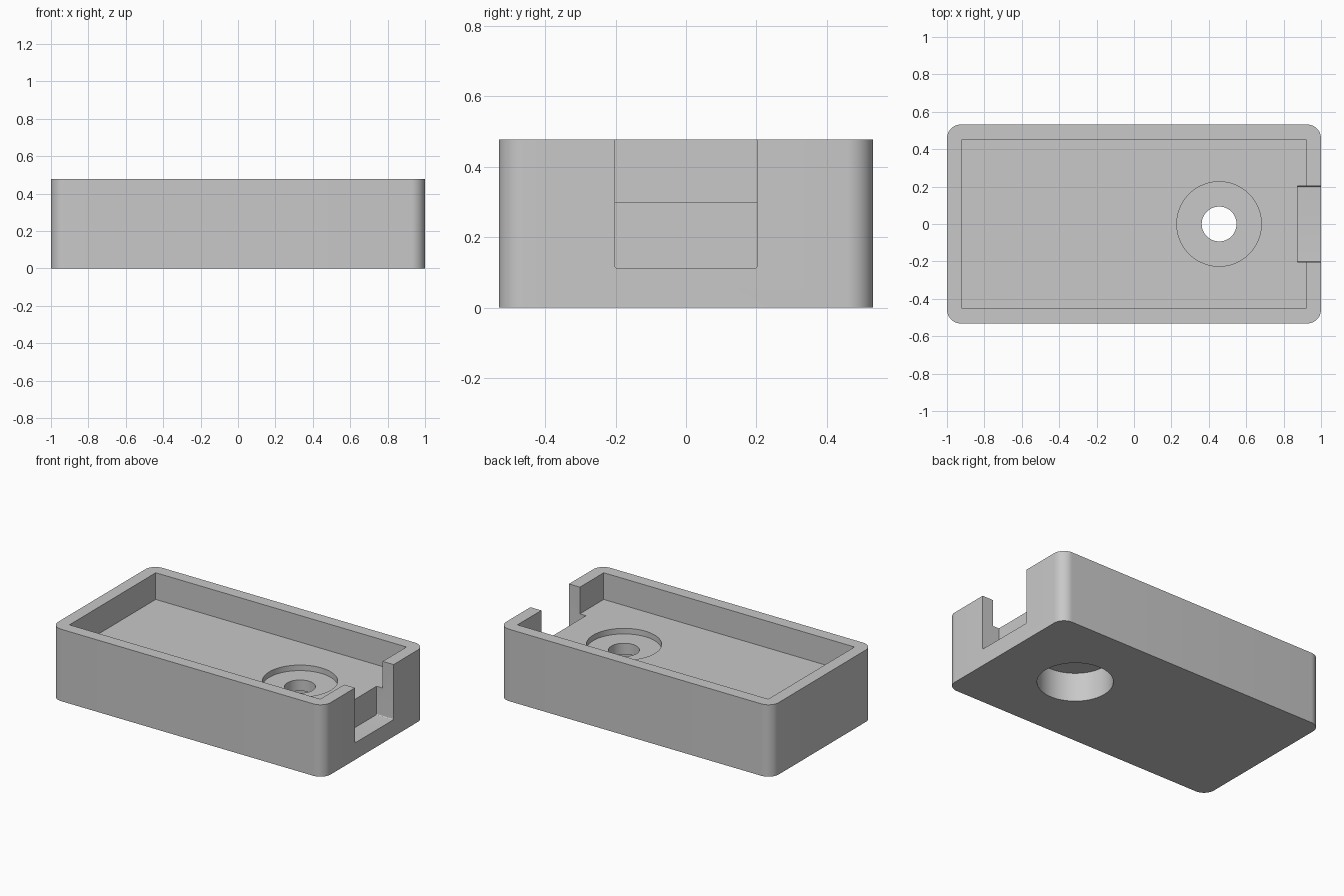
import bpy
import bmesh
from math import radians

cube = bpy.data.objects.get("Cube")
if cube:
    bpy.data.objects.remove(cube, do_unlink=True)

LENGTH, WIDTH, HEIGHT = 2.0, 1.064, 0.477
FLOOR = 0.30      # top of the tray floor
HOLE_X = 0.455    # centre of the stepped hole
OVER = 0.1        # how far cutters reach past the surface

grey = bpy.data.materials.new("plain grey")
grey.use_nodes = True
colour = (0.58, 0.58, 0.58, 1)
grey.diffuse_color = colour
grey.node_tree.nodes["Principled BSDF"].inputs["Base Color"].default_value = colour


def finish(name, bm):
    mesh = bpy.data.meshes.new(name)
    bm.to_mesh(mesh)
    bm.free()
    mesh.materials.append(grey)
    obj = bpy.data.objects.new(name, mesh)
    bpy.context.collection.objects.link(obj)
    return obj


def box(name, low, high, radius=0, axis=2):
    """Box between two corners, with the edges along one axis rounded."""
    bm = bmesh.new()
    bmesh.ops.create_cube(bm, size=1)
    for v in bm.verts:
        v.co = [high[i] if v.co[i] > 0 else low[i] for i in range(3)]
    if radius:
        edges = [e for e in bm.edges
                 if abs(e.verts[0].co[axis] - e.verts[1].co[axis]) > 1e-4]
        bmesh.ops.bevel(bm, geom=edges, offset=radius, segments=12,
                        profile=0.5, affect='EDGES')
    return finish(name, bm)


def cylinder(name, radius, z0, z1):
    bm = bmesh.new()
    bmesh.ops.create_cone(bm, cap_ends=True, segments=96, radius1=radius,
                          radius2=radius, depth=z1 - z0)
    bmesh.ops.translate(bm, verts=bm.verts, vec=(HOLE_X, 0, (z0 + z1) / 2))
    return finish(name, bm)


# Tray body with rounded upright corners
tray = box("tray", (-LENGTH / 2, -WIDTH / 2, 0),
           (LENGTH / 2, WIDTH / 2, HEIGHT), radius=0.075)

cutters = [
    # Open cavity
    box("cavity_cutter", (-0.92, -0.452, FLOOR), (0.92, 0.452, HEIGHT + OVER)),
    # Notch through the end wall, cut below the floor
    box("notch_cutter", (0.875, -0.202, 0.112),
        (1 + OVER, 0.202, HEIGHT + OVER), radius=0.006, axis=0),
    # Shallow recess above, deep recess below, and the bore joining them
    cylinder("upper_recess_cutter", 0.226, 0.263, FLOOR + OVER),
    cylinder("lower_recess_cutter", 0.226, -OVER, 0.19),
    cylinder("bore_cutter", 0.093, 0.1, FLOOR + OVER),
]

bpy.ops.object.select_all(action='DESELECT')
tray.select_set(True)
bpy.context.view_layer.objects.active = tray
for cutter in cutters:
    cut = tray.modifiers.new(cutter.name, 'BOOLEAN')
    cut.operation = 'DIFFERENCE'
    cut.solver = 'EXACT'
    cut.object = cutter
    bpy.ops.object.modifier_apply(modifier=cut.name)
    bpy.data.objects.remove(cutter, do_unlink=True)

bpy.ops.object.shade_smooth_by_angle(angle=radians(30))
